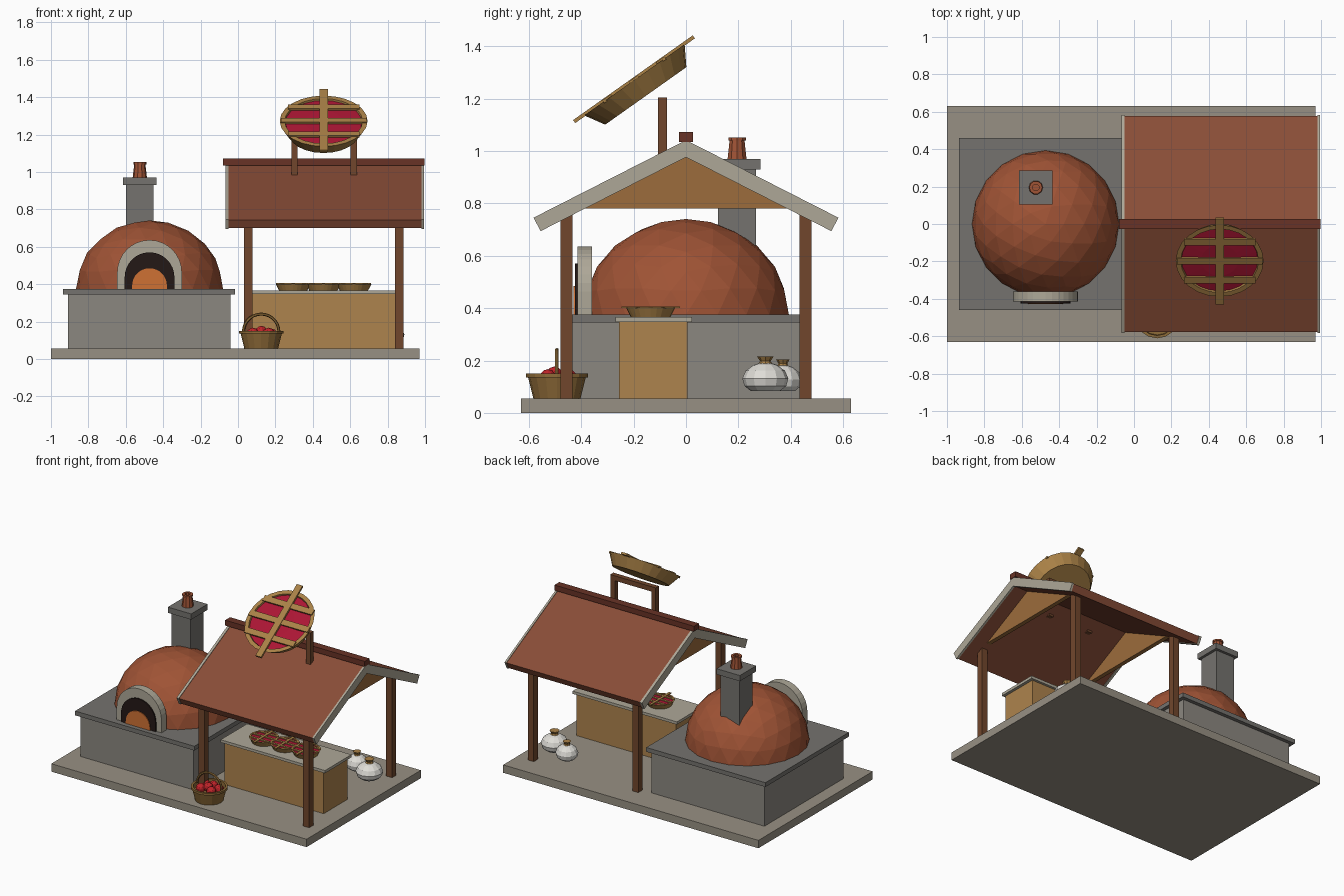
import bpy, bmesh
from math import pi, sin, cos, radians, sqrt
from mathutils import Matrix, Vector

if "Cube" in bpy.data.objects:
    bpy.data.objects.remove(bpy.data.objects["Cube"])


def mat(name, r, g, b):
    m = bpy.data.materials.new(name)
    m.diffuse_color = [(c / 255) ** 2.2 for c in (r, g, b)] + [1]
    m.use_nodes = True
    m.node_tree.nodes["Principled BSDF"].inputs["Base Color"].default_value = m.diffuse_color
    return m


SLAB = mat("paving", 150, 143, 130)
STONE = mat("stone", 138, 134, 127)
DARKSTONE = mat("dark_stone", 116, 114, 110)
CREAM = mat("pale_stone", 172, 166, 150)
BRICK = mat("brick", 158, 84, 56)
ROOF = mat("roof", 136, 78, 58)
RIDGE = mat("ridge", 104, 54, 42)
POST = mat("post_wood", 112, 72, 48)
WOOD = mat("counter_wood", 172, 130, 78)
GABLE = mat("gable_wood", 155, 108, 62)
CRUST = mat("crust", 168, 128, 72)
WICKER = mat("wicker", 140, 106, 58)
FILL = mat("berry", 170, 28, 55)
APPLE = mat("apple", 190, 40, 45)
BLACK = mat("soot", 40, 30, 28)
FIRE = mat("fire", 205, 112, 55)
FLOUR = mat("sack", 222, 220, 214)


def add(name, bm, m, smooth=False, M=None):
    bmesh.ops.recalc_face_normals(bm, faces=bm.faces)
    if M:
        bm.transform(M)
    for f in bm.faces:
        f.smooth = smooth
    me = bpy.data.meshes.new(name)
    bm.to_mesh(me)
    bm.free()
    ob = bpy.data.objects.new(name, me)
    me.materials.append(m)
    bpy.context.collection.objects.link(ob)
    return ob


def box(name, x0, x1, y0, y1, z0, z1, m, M=None):
    bm = bmesh.new()
    bmesh.ops.create_cube(bm, size=1)
    for v in bm.verts:
        v.co = Vector(((x0, x1)[v.co.x > 0], (y0, y1)[v.co.y > 0], (z0, z1)[v.co.z > 0]))
    return add(name, bm, m, M=M)


def prism(name, pts, axis, a, b, m):
    """Extrude a 2D outline along x (outline in y,z) or along y (outline in x,z)."""
    bm = bmesh.new()
    co = (lambda p: (a, p[0], p[1])) if axis == 'x' else (lambda p: (p[0], a, p[1]))
    f = bm.faces.new([bm.verts.new(co(p)) for p in pts])
    r = bmesh.ops.extrude_face_region(bm, geom=[f])
    d = Vector((b - a, 0, 0)) if axis == 'x' else Vector((0, b - a, 0))
    for v in r['geom']:
        if isinstance(v, bmesh.types.BMVert):
            v.co += d
    return add(name, bm, m)


def lathe(name, prof, n, m, M):
    """Spin an (r, z) profile; both ends are capped."""
    bm = bmesh.new()
    rings = [[bm.verts.new((r * cos(2 * pi * i / n), r * sin(2 * pi * i / n), z))
              for i in range(n)] for r, z in prof]
    for A, B in zip(rings, rings[1:]):
        for i in range(n):
            j = (i + 1) % n
            bm.faces.new((A[i], A[j], B[j], B[i]))
    bm.faces.new(rings[0])
    bm.faces.new(rings[-1])
    return add(name, bm, m, M=M)


def at(x, y, z):
    return Matrix.Translation((x, y, z))


# Base and oven plinth
box("base", -1, .97, -.63, .63, 0, .055, SLAB)
box("oven_block", -.91, -.04, -.435, .435, .055, .35, STONE)
box("oven_hearth", -.935, -.015, -.46, .46, .345, .375, DARKSTONE)

# Faceted oven dome, cut flat at the hearth
bm = bmesh.new()
bmesh.ops.create_icosphere(bm, subdivisions=3, radius=.393)
bmesh.ops.bisect_plane(bm, geom=bm.verts[:] + bm.edges[:] + bm.faces[:],
                       plane_co=(0, 0, -.01), plane_no=(0, 0, -1), clear_outer=True)
bmesh.ops.holes_fill(bm, edges=[e for e in bm.edges if e.is_boundary])
add("oven_dome", bm, BRICK, M=at(-.473, 0, .375) @ Matrix.Diagonal((1, 1, .93, 1)))


# Oven mouth: stacked arches
def arch(name, r, spring, y0, y1, m):
    pts = [(-.473 + r, .375)] + [(-.473 + r * cos(pi * i / 16), spring + r * sin(pi * i / 16))
                                 for i in range(17)] + [(-.473 - r, .375)]
    prism(name, pts, 'y', y0, y1, m)


arch("mouth_surround", .173, .463, -.415, -.36, CREAM)
arch("mouth_opening", .133, .437, -.424, -.37, BLACK)
arch("mouth_glow", .093, .392, -.429, -.38, FIRE)

# Chimney
box("chimney", -.598, -.453, .123, .267, .5, .935, DARKSTONE)
box("chimney_cap", -.615, -.435, .105, .285, .93, .97, DARKSTONE)
lathe("chimney_pot", [(.038, 0), (.03, .07), (.035, .07), (.035, .082), (.018, .082), (.018, .04)],
      10, BRICK, at(-.525, .195, .97))

# Stall posts
for x in (.055, .862):
    for y in (-.457, .457):
        box("stall_post", x - .023, x + .023, y - .023, y + .023, .055, .77, POST)


# Roof: chevron profiles, gables and ridge
def chevron(top, w, t):
    s, c, k = sin(radians(27)), cos(radians(27)), .509
    e = (w - t * s, top - w * k - t * c)
    return [(0, top), (w, top - w * k), e, (0, e[1] + e[0] * k),
            (-e[0], e[1]), (-w, top - w * k)]


prism("roof_panels", chevron(1.038, .578, .05), 'x', -.05, .98, ROOF)
for a, b in ((-.068, -.05), (.98, .994)):
    prism("bargeboard", chevron(1.042, .582, .058), 'x', a, b, CREAM)
for x in (.055, .862):
    prism("gable", [(-.415, .78), (.415, .78), (0, .993)], 'x', x - .015, x + .015, GABLE)
box("roof_ridge", -.08, .997, -.027, .027, 1.035, 1.072, RIDGE)

# Counter
box("counter", .075, .84, -.255, .005, .055, .35, WOOD)
box("counter_top", .055, .86, -.27, .022, .348, .367, CREAM)


# Lattice pies: three on the counter, a large one as the sign
def pie(prefix, M):
    lathe(prefix + "_dish", [(.19, -.075), (.235, 0), (.208, 0), (.203, -.02)], 24, CRUST, M)
    lathe(prefix + "_filling", [(.205, -.03), (.204, -.01), (.1, -.004)], 24, FILL, M)
    box(prefix + "_long_strip", -.022, .022, -.28, .28, -.004, .01, CRUST, M)
    for y in (-.125, 0, .125):
        w = sqrt(.228 ** 2 - y * y)
        box(prefix + "_cross_strip", -w, w, y - .02, y + .02, -.006, .007, CRUST, M)


for x in (.295, .457, .62):
    pie("pie", at(x, -.135, .402) @ Matrix.Diagonal((.4, .4, .47, 1)))
pie("sign_pie", at(.458, -.197, 1.272) @ Matrix.Rotation(radians(35.3), 4, 'X'))

# Sign frame
for x in (.302, .618):
    box("sign_post", x - .017, x + .017, -.107, -.073, .93, 1.2, POST)
box("sign_crossbar", .285, .635, -.107, -.073, 1.17, 1.204, POST)

# Basket with hoop handle and apples
B = at(.124, -.493, .055)
lathe("basket", [(.09, 0), (.11, .08), (.118, .08), (.118, .095), (.103, .095), (.1, .06)],
      16, WICKER, B)
bm = bmesh.new()
ring = [[bm.verts.new(((.095 + .008 * cos(q * pi / 3)) * cos(pi * i / 14),
                       .008 * sin(q * pi / 3),
                       .09 + (.095 + .008 * cos(q * pi / 3)) * sin(pi * i / 14)))
         for q in range(6)] for i in range(15)]
for P, Q in zip(ring, ring[1:]):
    for q in range(6):
        bm.faces.new((P[q], P[(q + 1) % 6], Q[(q + 1) % 6], Q[q]))
bm.faces.new(ring[0])
bm.faces.new(ring[-1])
add("basket_handle", bm, WICKER, M=B)
for dx, dy, dz in ((-.045, -.03, .08), (.04, -.035, .08), (0, .045, .08), (.055, .03, .075),
                   (-.05, .035, .075), (0, -.01, .09)):
    bm = bmesh.new()
    bmesh.ops.create_icosphere(bm, subdivisions=2, radius=.032)
    add("apple", bm, APPLE, M=B @ at(dx, dy, dz))

# Flour sacks with tied necks
for x, y, s in ((.802, .303, 1), (.66, .37, .83)):
    M = at(x, y, .083) @ Matrix.Diagonal((s, s, .5 + s / 2, 1))
    lathe("flour_sack", [(.055, 0), (.08, .02), (.088, .048), (.075, .078), (.045, .1), (.02, .108)],
          12, FLOUR, M)
    lathe("sack_neck", [(.03, .1), (.02, .115), (.032, .133)], 8, CRUST, M)
